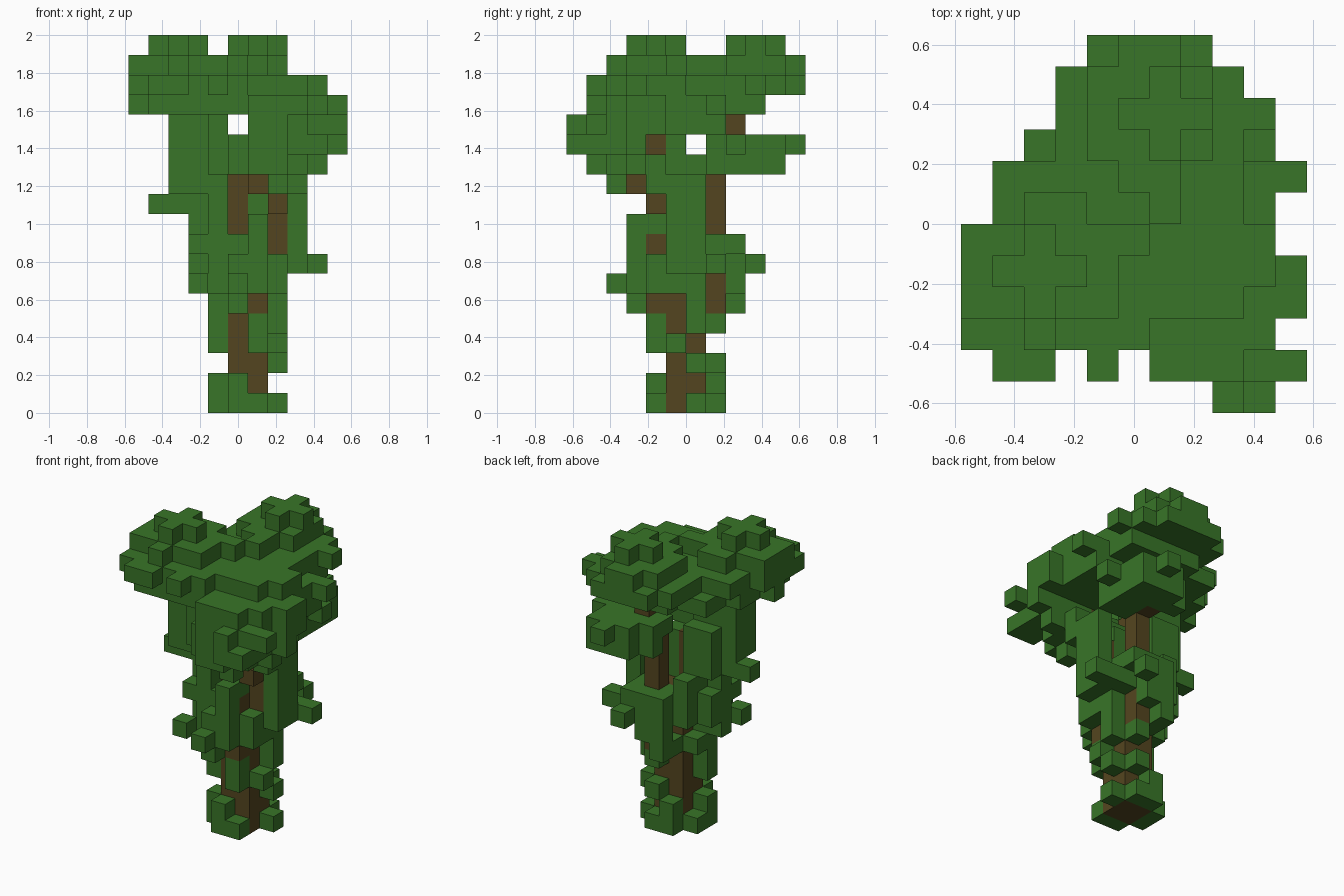
import bpy
import bmesh
from mathutils import Vector

default_cube = bpy.data.objects.get("Cube")
if default_cube:
    bpy.data.objects.remove(default_cube, do_unlink=True)

UNIT = 2 / 19                      # edge length of one block
CENTRE = Vector((5.5, 6, 0))       # block grid position of the origin
owner = {}                         # block position -> part name
part_materials = {}                # part name -> material


def make_material(name, colour):
    material = bpy.data.materials.new(name)
    material.use_nodes = True
    material.diffuse_color = (*colour, 1)
    shader = next(n for n in material.node_tree.nodes if n.type == "BSDF_PRINCIPLED")
    shader.inputs["Base Color"].default_value = (*colour, 1)
    shader.inputs["Roughness"].default_value = 1
    return material


def add_slab(part, x_span, y_span, z_span, trim=0):
    """Fill a box of blocks, optionally cutting its vertical corners in steps."""
    for x in range(x_span[0], x_span[1] + 1):
        for y in range(y_span[0], y_span[1] + 1):
            corner = min(x - x_span[0], x_span[1] - x) + min(y - y_span[0], y_span[1] - y)
            if corner < trim:
                continue
            for z in range(z_span[0], z_span[1] + 1):
                owner.setdefault((x, y, z), part)


def add_part(part, material, slabs=(), columns=()):
    """Slabs: x, x, y, y, z, z, trim.  Columns: x, y, bottom, top."""
    part_materials[part] = material
    for x0, x1, y0, y1, z0, z1, trim in slabs:
        add_slab(part, (x0, x1), (y0, y1), (z0, z1), trim)
    for x, y, bottom, top in columns:
        add_slab(part, (x, x), (y, y), (bottom, top))


def build_part(part):
    """Make one mesh from the exposed block faces of a part."""
    bm = bmesh.new()
    corners = {}

    def vertex(position):
        key = tuple(round(value) for value in position)
        if key not in corners:
            corners[key] = bm.verts.new((Vector(key) - CENTRE) * UNIT)
        return corners[key]

    for cell, name in owner.items():
        if name != part:
            continue
        for axis in range(3):
            for side in (0, 1):
                neighbour = list(cell)
                neighbour[axis] += 2 * side - 1
                if tuple(neighbour) in owner:
                    continue
                base, u, v = Vector(cell), Vector(), Vector()
                base[axis] += side
                u[(axis + 1) % 3] = 1
                v[(axis + 2) % 3] = 1
                loop = [base, base + u, base + u + v, base + v]
                if not side:
                    loop.reverse()
                bm.faces.new([vertex(p) for p in loop])
    mesh = bpy.data.meshes.new(part)
    bm.to_mesh(mesh)
    bm.free()
    mesh.materials.append(part_materials[part])
    bpy.context.collection.objects.link(bpy.data.objects.new(part, mesh))


bark = make_material("brown bark", (0.088, 0.06, 0.014))
leaf = make_material("green leaf", (0.04, 0.178, 0.021))

# Trunk and the branches that fork out of it
add_part("trunk", bark, slabs=[(5, 6, 5, 6, 0, 8, 0)],
         columns=[(6, 4, 5, 5), (6, 7, 5, 8), (5, 4, 6, 7), (6, 4, 8, 8)])
add_part("front_branch", bark, columns=[(7, 5, 8, 10), (7, 4, 10, 10),
                                        (6, 3, 11, 13)])
add_part("back_branch", bark, columns=[(6, 7, 9, 12), (6, 8, 12, 14)])
add_part("left_branch", bark, columns=[(5, 5, 9, 11), (4, 4, 12, 13)])

# Leaves clinging to the foot of the trunk
add_part("foot_leaves", leaf,
         slabs=[(5, 6, 4, 4, 0, 0, 0), (4, 4, 5, 6, 0, 0, 0), (5, 6, 7, 7, 0, 0, 0)],
         columns=[(7, 6, 0, 0), (5, 4, 1, 1), (4, 5, 1, 1), (5, 7, 1, 1),
                  (7, 6, 2, 2), (6, 7, 2, 2)])

# Leaves climbing the trunk
add_part("trunk_leaves", leaf,
         columns=[(4, 5, 3, 5), (6, 4, 3, 4), (7, 5, 3, 3), (7, 6, 4, 6),
                  (6, 7, 4, 4), (5, 3, 5, 6), (5, 8, 5, 6), (4, 6, 5, 5),
                  (5, 7, 5, 5), (5, 4, 5, 5)])

# Bushy ring where the trunk forks
add_part("fork_leaves", leaf,
         slabs=[(4, 7, 3, 6, 6, 6, 1), (3, 8, 3, 8, 7, 7, 2),
                (3, 4, 4, 6, 8, 8, 0), (7, 8, 5, 6, 8, 8, 0),
                (8, 8, 5, 6, 9, 9, 0), (5, 7, 7, 8, 8, 8, 0)],
         columns=[(3, 3, 6, 6), (3, 5, 6, 6), (5, 2, 6, 6), (6, 8, 6, 6),
                  (8, 7, 7, 7), (9, 7, 7, 7), (7, 9, 7, 7), (6, 3, 7, 9),
                  (5, 4, 8, 8), (6, 4, 9, 9), (3, 5, 9, 9), (4, 4, 9, 9),
                  (4, 6, 9, 9), (4, 7, 8, 9), (6, 5, 9, 11)])

# Tall leaf curtains beside the branches
add_part("side_leaves", leaf,
         slabs=[(3, 4, 5, 6, 10, 11, 0), (2, 3, 4, 5, 11, 14, 0),
                (8, 8, 5, 6, 10, 11, 0)],
         columns=[(1, 5, 10, 10), (2, 5, 10, 10), (4, 3, 12, 14), (4, 4, 10, 11),
                  (4, 5, 12, 14), (3, 6, 12, 12), (4, 6, 12, 12),
                  (8, 4, 11, 11), (7, 2, 11, 11)])

# Low flat clump at the back
add_part("back_clump", leaf,
         slabs=[(6, 8, 7, 10, 12, 12, 0), (5, 8, 7, 10, 13, 13, 1)],
         columns=[(8, 7, 13, 13), (8, 10, 13, 13), (7, 11, 13, 13),
                  (9, 8, 13, 13), (5, 9, 12, 12)])

# Low front clump
add_part("front_clump", leaf,
         slabs=[(5, 8, 2, 4, 12, 12, 0), (6, 7, 1, 1, 12, 12, 0),
                (5, 9, 2, 3, 13, 13, 0), (6, 9, 1, 1, 13, 13, 0),
                (6, 9, 1, 5, 14, 14, 0), (8, 9, 6, 7, 14, 14, 0)],
         columns=[(9, 3, 12, 12), (8, 0, 13, 14), (9, 0, 13, 13),
                  (10, 3, 13, 14), (10, 4, 14, 14), (10, 1, 14, 14)])

# Wide, stepped crown sheets
add_part("lower_crown", leaf,
         slabs=[(1, 9, 2, 6, 15, 15, 0), (2, 8, 7, 8, 15, 15, 0),
                (4, 8, 9, 9, 15, 15, 0), (6, 8, 1, 1, 15, 15, 0),
                (10, 10, 3, 4, 15, 15, 0)],
         columns=[(0, 4, 15, 15), (10, 7, 15, 15), (9, 7, 15, 15)])
add_part("middle_crown", leaf,
         slabs=[(1, 8, 3, 7, 16, 16, 0), (0, 5, 2, 2, 16, 16, 0),
                (0, 0, 3, 5, 16, 16, 0), (1, 2, 1, 1, 16, 16, 0),
                (3, 8, 8, 10, 16, 16, 0), (4, 7, 11, 11, 16, 16, 0)],
         columns=[(4, 1, 16, 16), (9, 9, 16, 16), (9, 5, 16, 16), (9, 4, 16, 16)])

# Two raised crown tops, each capped by a cross of blocks
add_part("left_top", leaf,
         slabs=[(0, 4, 3, 5, 17, 17, 0), (1, 3, 4, 4, 18, 18, 0),
                (2, 2, 3, 5, 18, 18, 0), (2, 3, 6, 6, 17, 17, 0)],
         columns=[(2, 2, 17, 17), (5, 5, 17, 17)])
add_part("back_top", leaf,
         slabs=[(4, 7, 7, 11, 17, 17, 1), (5, 7, 9, 9, 18, 18, 0),
                (6, 6, 8, 10, 18, 18, 0)],
         columns=[(6, 6, 17, 17)])

for part_name in part_materials:
    build_part(part_name)
